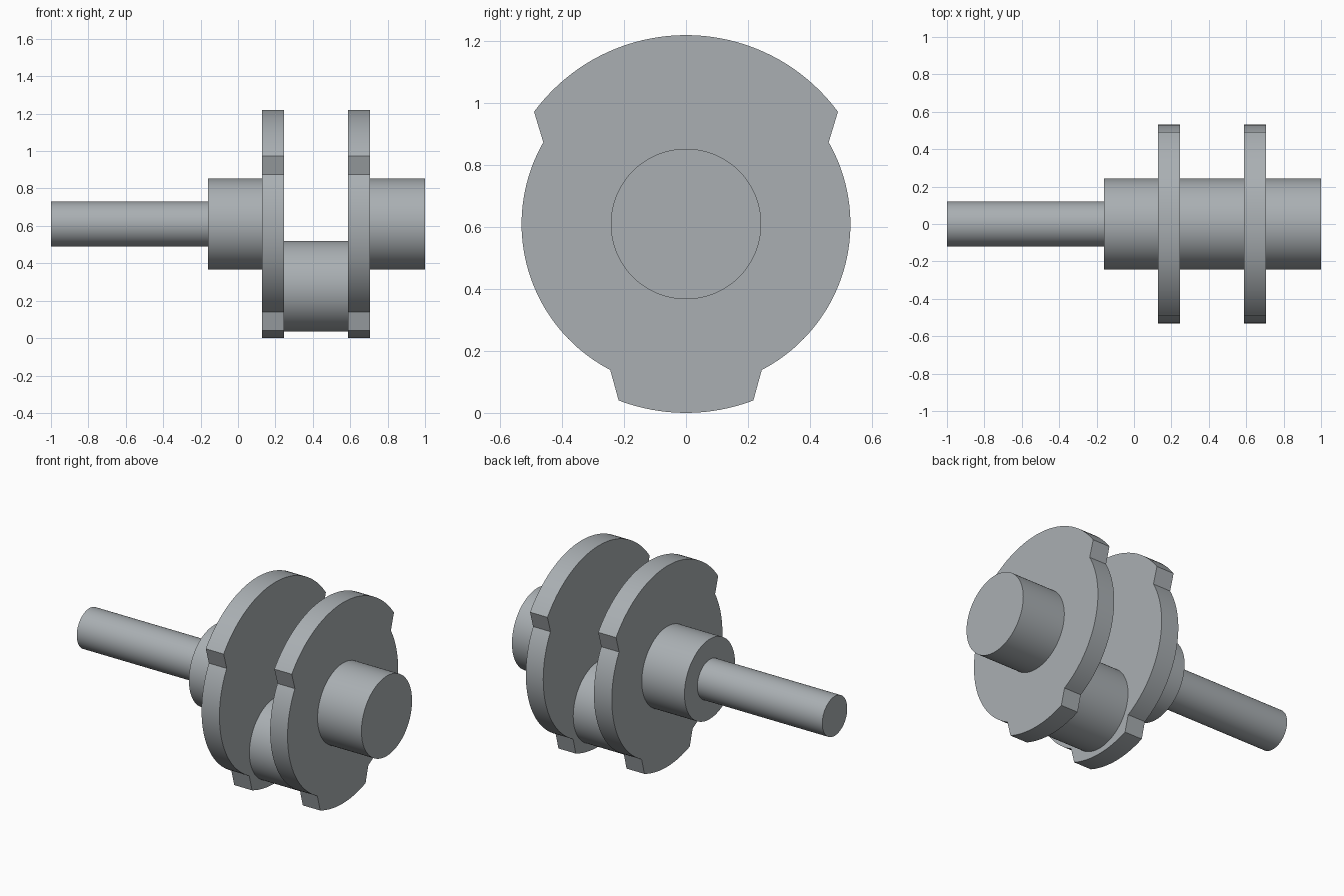
import bpy, bmesh, math

if "Cube" in bpy.data.objects:
    bpy.data.objects.remove(bpy.data.objects["Cube"])

AXIS_Z = 0.61      # height of the main shaft axis
PIN_Z = 0.277      # height of the offset crank pin

steel = bpy.data.materials.new("steel_grey")
steel.diffuse_color = (0.40, 0.43, 0.45, 1)
steel.use_nodes = True
steel.node_tree.nodes["Principled BSDF"].inputs["Base Color"].default_value = steel.diffuse_color


def extrude_x(name, outline, x0, x1):
    """Solid made by extruding a closed (y, z) outline from x0 to x1."""
    bm = bmesh.new()
    face = bm.faces.new([bm.verts.new((x0, y, z)) for y, z in outline])
    ext = bmesh.ops.extrude_face_region(bm, geom=[face], use_keep_orig=True)
    moved = [v for v in ext["geom"] if isinstance(v, bmesh.types.BMVert)]
    bmesh.ops.translate(bm, verts=moved, vec=(x1 - x0, 0, 0))
    bmesh.ops.recalc_face_normals(bm, faces=bm.faces[:])
    mesh = bpy.data.meshes.new(name)
    bm.to_mesh(mesh)
    bm.free()
    mesh.materials.append(steel)
    ob = bpy.data.objects.new(name, mesh)
    bpy.context.collection.objects.link(ob)
    bpy.ops.object.select_all(action='DESELECT')
    ob.select_set(True)
    bpy.context.view_layer.objects.active = ob
    bpy.ops.object.shade_smooth_by_angle(angle=math.radians(25))
    return ob


def arc(r, a0, a1, n, cz=AXIS_Z):
    """Points along an arc; angles in radians from +y towards +z."""
    return [(r * math.cos(a0 + (a1 - a0) * i / n),
             cz + r * math.sin(a0 + (a1 - a0) * i / n)) for i in range(n + 1)]


def cylinder(name, r, x0, x1, cz=AXIS_Z):
    return extrude_x(name, arc(r, 0, math.tau, 96, cz)[:-1], x0, x1)


# Crank web outline: wide lobe on top, narrow lobe at the bottom
R_OUT, R_IN = 0.61, 0.531
top_out = math.atan2(0.362, 0.49)
top_in = math.atan2(0.265, 0.463)
low_in = math.atan2(-0.472, 0.245)
low_out = math.atan2(-0.568, 0.217)
web = (arc(R_OUT, top_out, math.pi - top_out, 40)
       + arc(R_IN, math.pi - top_in, math.pi - low_in, 40)
       + arc(R_OUT, math.pi - low_out, math.tau + low_out, 16)
       + arc(R_IN, low_in, top_in, 40))

for name, x0, x1 in (("left_web", 0.127, 0.247), ("right_web", 0.588, 0.705)):
    extrude_x(name, web, x0, x1)

# Shaft, main journals and offset crank pin
cylinder("drive_shaft", 0.12, -1.0, -0.16)
cylinder("left_journal", 0.243, -0.16, 0.127)
cylinder("right_journal", 0.243, 0.705, 1.0)
cylinder("crank_pin", 0.243, 0.247, 0.588, PIN_Z)
